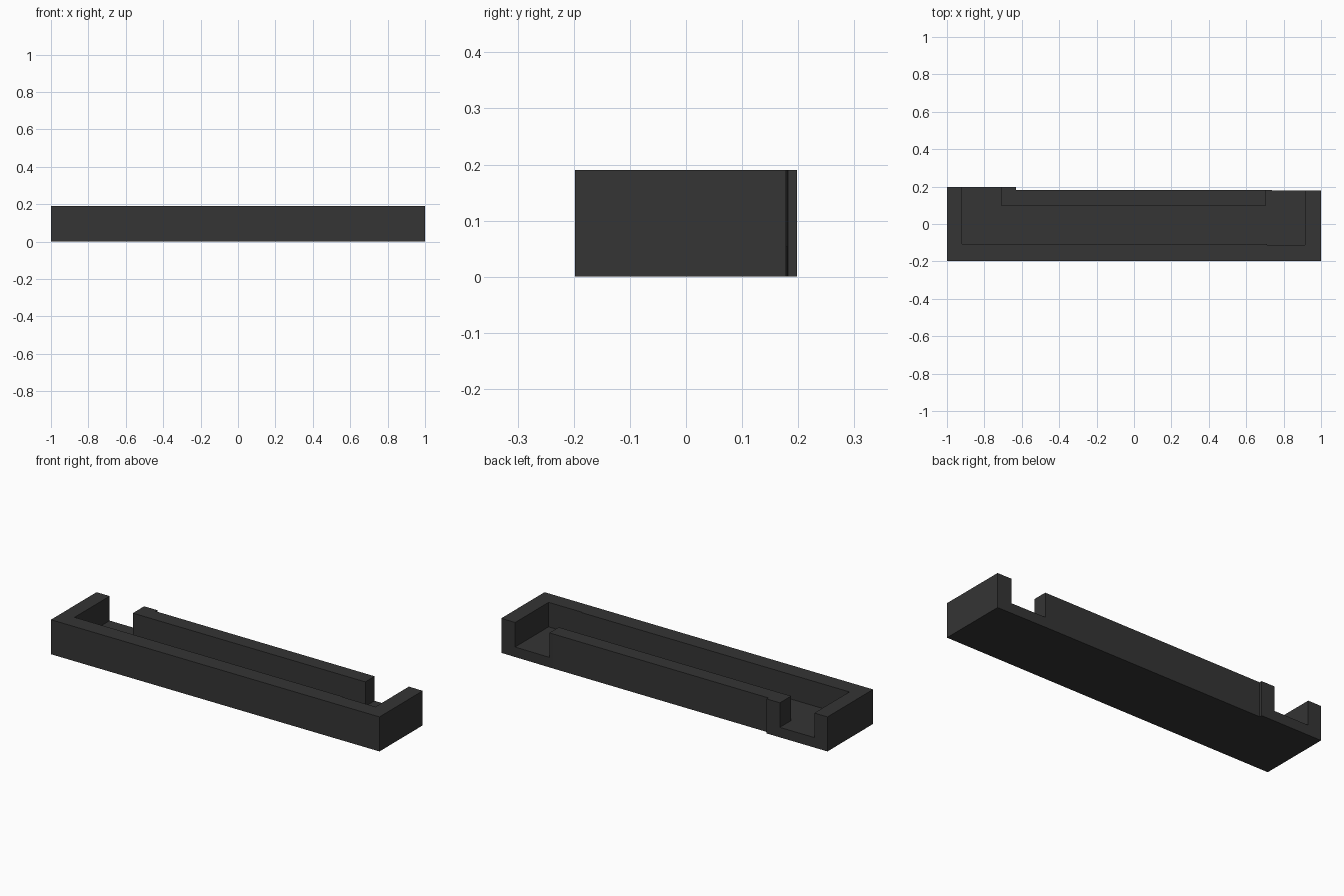
import bpy, bmesh

if "Cube" in bpy.data.objects:
    bpy.data.objects.remove(bpy.data.objects["Cube"])

HEIGHT, FLOOR = 0.19, 0.055


def prism(name, outline, z0, z1):
    """Extrude a plan outline (counter-clockwise) between two heights."""
    bm = bmesh.new()
    face = bm.faces.new([bm.verts.new((x, y, z0)) for x, y in outline])
    ext = bmesh.ops.extrude_face_region(bm, geom=[face])
    verts = [v for v in ext["geom"] if isinstance(v, bmesh.types.BMVert)]
    bmesh.ops.translate(bm, vec=(0, 0, z1 - z0), verts=verts)
    bmesh.ops.recalc_face_normals(bm, faces=bm.faces)
    mesh = bpy.data.meshes.new(name)
    bm.to_mesh(mesh)
    bm.free()
    obj = bpy.data.objects.new(name, mesh)
    bpy.context.collection.objects.link(obj)
    return obj


# Outer block: the back steps out at the left end
tray = prism("tray", [(-1, -0.198), (1, -0.198), (1, 0.178), (0.68, 0.181),
                      (-0.63, 0.183), (-0.63, 0.198), (-1, 0.198)], 0, HEIGHT)

# Cavity with two openings through the back, either side of the back wall
cutter = prism("cavity_cutter", [(-0.92, -0.107), (0.71, -0.107), (0.71, -0.112),
                                 (0.915, -0.112), (0.915, 0.4), (0.705, 0.4),
                                 (0.705, 0.1), (-0.71, 0.1), (-0.71, 0.4),
                                 (-0.92, 0.4)], FLOOR, 0.4)
cutter.hide_render = True

cut = tray.modifiers.new("cavity", 'BOOLEAN')
cut.operation = 'DIFFERENCE'
cut.solver = 'EXACT'
cut.object = cutter

# Dark grey plastic
mat = bpy.data.materials.new("dark_grey")
mat.diffuse_color = (0.035, 0.035, 0.035, 1)
mat.use_nodes = True
mat.node_tree.nodes["Principled BSDF"].inputs["Base Color"].default_value = mat.diffuse_color
tray.data.materials.append(mat)
cutter.data.materials.append(mat)

# Bake the cut and drop the cutter
bpy.context.view_layer.objects.active = tray
tray.select_set(True)
bpy.ops.object.modifier_apply(modifier=cut.name)
bpy.data.objects.remove(cutter, do_unlink=True)
